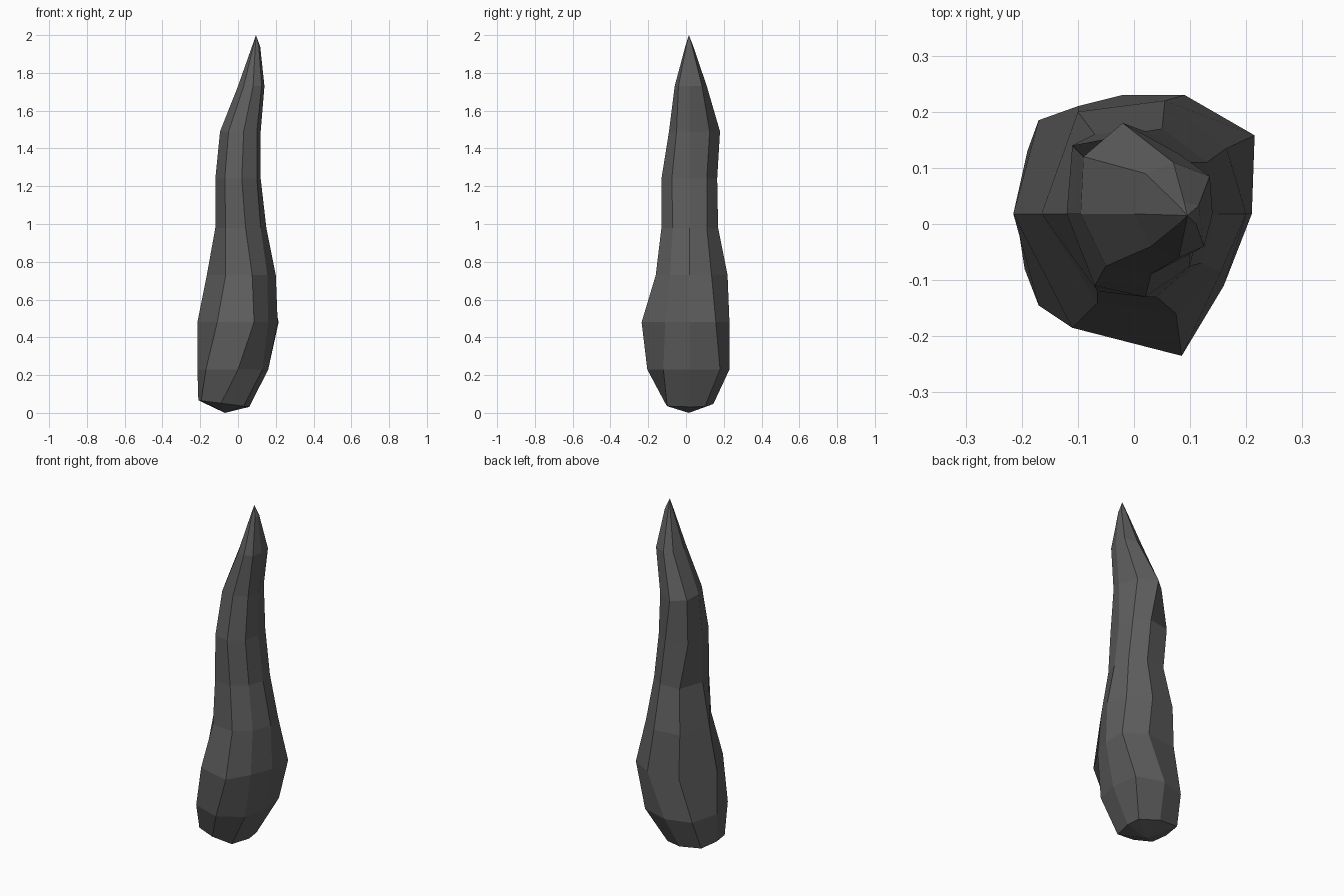
import bpy, bmesh

# Cross-sections from bottom to top:
# height, left x, right x, then the front ridges (3) and the back ridges (3)
SECTIONS = [
    (0.05, -0.21, 0.06, (-0.195, -0.08), (-0.09, -0.11), (0.03, -0.10), (0.05, 0.10), (-0.06, 0.145), (-0.19, 0.13)),
    (0.23, -0.215, 0.16, (-0.17, -0.145), (0.0, -0.205), (0.13, -0.12), (0.14, 0.18), (-0.02, 0.23), (-0.17, 0.185)),
    (0.48, -0.215, 0.21, (-0.11, -0.185), (0.085, -0.235), (0.16, -0.11), (0.215, 0.158), (0.09, 0.23), (-0.10, 0.21)),
    (0.73, -0.165, 0.20, (-0.065, -0.14), (0.075, -0.16), (0.155, -0.085), (0.165, 0.135), (0.055, 0.22), (-0.10, 0.20)),
    (0.98, -0.12, 0.15, (-0.065, -0.12), (0.04, -0.13), (0.12, -0.07), (0.13, 0.11), (0.05, 0.17), (-0.07, 0.16)),
    (1.24, -0.12, 0.12, (-0.07, -0.11), (0.02, -0.13), (0.10, -0.075), (0.10, 0.11), (0.02, 0.165), (-0.11, 0.14)),
    (1.49, -0.095, 0.12, (-0.05, -0.075), (0.03, -0.09), (0.10, -0.05), (0.08, 0.125), (-0.02, 0.18), (-0.09, 0.12)),
    (1.73, 0.0, 0.14, (0.03, -0.04), (0.08, -0.06), (0.125, -0.04), (0.135, 0.085), (0.07, 0.11), (0.02, 0.09)),
]
MID_Y = 0.018
TIP = (0.095, 0.015, 2.0)
BASE = (-0.07, 0.015, 0.0)

bm = bmesh.new()
rings = []
for i, (z, left, right, a, b, c, d, e, f) in enumerate(SECTIONS):
    tilt = -0.13 if i == 0 else 0.0
    loop = [(left, MID_Y), a, b, c, (right, MID_Y), d, e, f]
    rings.append([bm.verts.new((x, y, z + tilt * (x + 0.08))) for x, y in loop])

# Narrow ring just under the tip
loop = [v.co.copy() for v in rings[-1]]
rings.append([bm.verts.new((TIP[0] + (p.x - TIP[0]) * (0.5 if p.x > TIP[0] else 0.22),
                            TIP[1] + (p.y - TIP[1]) * 0.25, 1.94)) for p in loop])

# Skin between rings, then close both ends with points
tip, base = bm.verts.new(TIP), bm.verts.new(BASE)
for lo, hi in zip(rings, rings[1:]):
    for k in range(8):
        n = (k + 1) % 8
        bm.faces.new((lo[k], lo[n], hi[n], hi[k]))
for k in range(8):
    n = (k + 1) % 8
    bm.faces.new((rings[-1][k], rings[-1][n], tip))
    bm.faces.new((rings[0][n], rings[0][k], base))
bmesh.ops.recalc_face_normals(bm, faces=bm.faces)

mesh = bpy.data.meshes.new("stone_spike")
bm.to_mesh(mesh)
bm.free()
spike = bpy.data.objects.new("stone_spike", mesh)
bpy.context.collection.objects.link(spike)

# Dark stone colour
mat = bpy.data.materials.new("dark_stone")
mat.diffuse_color = (0.11, 0.11, 0.11, 1)
mesh.materials.append(mat)
